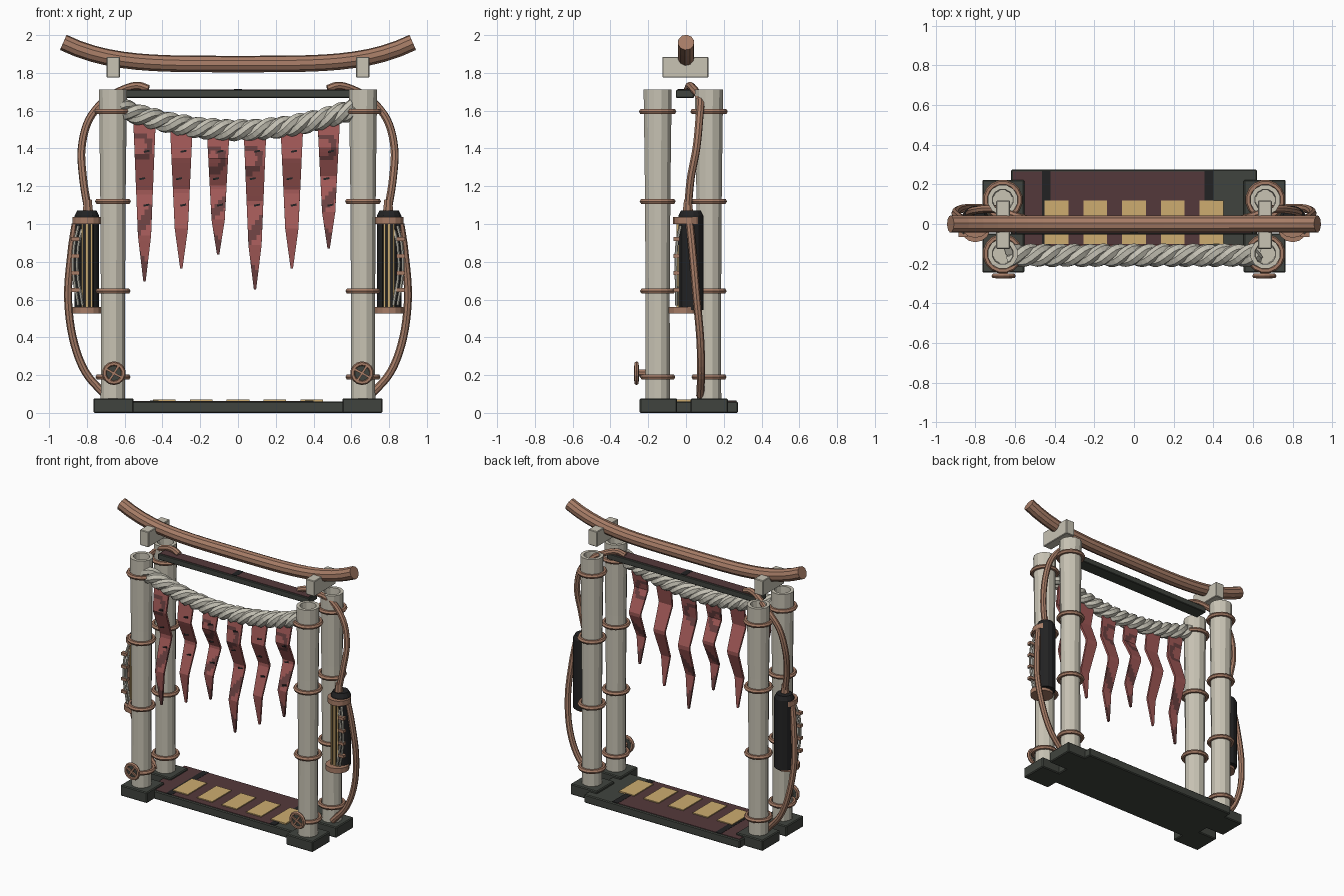
import bpy, bmesh, math
from mathutils import Vector, Matrix

if "Cube" in bpy.data.objects:
    bpy.data.objects.remove(bpy.data.objects["Cube"])

def mat(name, r, g, b):
    lin = lambda c: ((c / 255 + 0.055) / 1.055) ** 2.4 if c > 10 else c / 255 / 12.92
    m = bpy.data.materials.new(name)
    m.diffuse_color = (lin(r), lin(g), lin(b), 1)
    m.use_nodes = True
    m.node_tree.nodes["Principled BSDF"].inputs["Base Color"].default_value = m.diffuse_color
    return m

BEIGE = mat("weathered_beige", 200, 195, 180)
ROPE = mat("rope_grey", 196, 193, 180)
BROWN = mat("copper_brown", 166, 124, 102)
RED = mat("cloth_red", 160, 88, 86)
DRED = mat("cloth_dark_red", 106, 64, 64)
PLUM = mat("plum_brown", 84, 57, 59)
DARK = mat("dark_green_grey", 64, 68, 62)
BLACK = mat("black", 34, 34, 35)
TAN = mat("sand_tan", 205, 172, 112)

def finish(name, bm, *mats):
    bmesh.ops.recalc_face_normals(bm, faces=bm.faces)
    me = bpy.data.meshes.new(name)
    bm.to_mesh(me)
    bm.free()
    for m in mats:
        me.materials.append(m)
    ob = bpy.data.objects.new(name, me)
    bpy.context.collection.objects.link(ob)
    return ob

def box(name, x0, x1, y0, y1, z0, z1, m, bevel=0, roll=0):
    bm = bmesh.new()
    bmesh.ops.create_cube(bm, size=1)
    bmesh.ops.scale(bm, vec=(abs(x1 - x0), y1 - y0, z1 - z0), verts=bm.verts)
    bmesh.ops.rotate(bm, matrix=Matrix.Rotation(roll, 3, 'Y'), verts=bm.verts)
    bmesh.ops.translate(bm, vec=((x0 + x1) / 2, (y0 + y1) / 2, (z0 + z1) / 2), verts=bm.verts)
    if bevel:
        bmesh.ops.bevel(bm, geom=bm.edges[:], offset=bevel, segments=1, affect='EDGES')
    return finish(name, bm, m)

def lathe(name, profile, center, m, sides=12, axis='Z', closed=False):
    """Spin (radius, height) points around an axis through center."""
    bm = bmesh.new()
    rings = [[bm.verts.new((r * math.cos(a), r * math.sin(a), h))
              for a in [2 * math.pi * (i + .5) / sides for i in range(sides)]] for r, h in profile]
    pairs = list(zip(rings, rings[1:])) + ([(rings[-1], rings[0])] if closed else [])
    for p, q in pairs:
        for i in range(sides):
            j = (i + 1) % sides
            bm.faces.new((p[i], p[j], q[j], q[i]))
    if not closed:
        bm.faces.new(rings[0])
        bm.faces.new(rings[-1])
    if axis == 'Y':
        bmesh.ops.rotate(bm, matrix=Matrix.Rotation(math.pi / 2, 3, 'X'), verts=bm.verts)
    bmesh.ops.translate(bm, vec=center, verts=bm.verts)
    return finish(name, bm, m)

def hoop(name, R, r, center, m, axis='Z', sides=16):
    prof = [(R + r * math.cos(a), r * math.sin(a)) for a in [math.pi * k / 3 for k in range(6)]]
    return lathe(name, prof, center, m, sides, axis, True)

def tube(name, pts, r, m, sides=8):
    """Sweep a polygon along points with a non-twisting frame."""
    pts = [Vector(p) for p in pts]
    bm = bmesh.new()
    rings, n = [], None
    for i, p in enumerate(pts):
        t = (pts[min(i + 1, len(pts) - 1)] - pts[max(i - 1, 0)]).normalized()
        n = t.orthogonal() if n is None else n - t * n.dot(t)
        n.normalize()
        b = t.cross(n)
        rings.append([bm.verts.new(p + r * (n * math.cos(a) + b * math.sin(a)))
                      for a in [2 * math.pi * k / sides for k in range(sides)]])
    for p, q in zip(rings, rings[1:]):
        for i in range(sides):
            j = (i + 1) % sides
            bm.faces.new((p[i], p[j], q[j], q[i]))
    bm.faces.new(rings[0])
    bm.faces.new(rings[-1])
    return finish(name, bm, m)

def smooth(pts, n=5):
    """Catmull-Rom interpolation."""
    P = [Vector(p) for p in pts]
    P = [2 * P[0] - P[1]] + P + [2 * P[-1] - P[-2]]
    out = []
    for a, b, c, d in zip(P, P[1:], P[2:], P[3:]):
        for k in range(n):
            t = k / n
            out.append(.5 * (2 * b + (c - a) * t + (2 * a - 5 * b + 4 * c - d) * t * t
                             + (3 * b - a - 3 * c + d) * t ** 3))
    return out + [P[-2]]

# base slab with inlaid top
box("base_slab", -.62, .62, -.16, .275, 0, .06, DARK, .006)
box("base_top_panel", -.61, .40, -.15, .265, .056, .063, PLUM)
box("base_stripe_left", -.465, -.42, -.152, .267, .056, .0645, BLACK)
box("base_stripe_right", .355, .40, -.152, .267, .056, .0645, BLACK)
for i in range(5):
    x = (i - 2) * .195
    box("floor_plate", x - .06, x + .06, -.10, .118, .06, .07, TAN)

# posts, feet, binding rings
for s in (-1, 1):
    for y in (-.15, .122):
        x = s * .662
        lathe("post", [(.067, .05), (.066, .6), (.07, 1.2), (.077, 1.712), (.054, 1.712), (.050, 1.60)],
              (x, y, 0), BEIGE, 12)
        yf = y + (.003 if y < 0 else 0)
        box("post_foot", s * .553, s * .765, yf - .098, yf + .1, 0, .077, DARK, .006)
        for z, R in ((.19, .080), (.645, .080), (1.12, .082), (1.595, .086)):
            hoop("post_ring", R, .015, (x, y, z), BROWN)

    # round emblem on the front of each post
    x, z = s * .657, .21
    hoop("emblem_ring", .05, .013, (x, -.262, z), BROWN, 'Y', 14)
    lathe("emblem_disc", [(.045, -.008), (.045, .008)], (x, -.258, z), DARK, 12, 'Y')
    for a in (.5, -1.0):
        box("emblem_bar", x - .045, x + .045, -.275, -.262, z - .006, z + .006, BROWN, 0, a)
    lathe("emblem_peg", [(.02, 0), (.02, .05)], (x, -.205, z), BROWN, 8, 'Y')

    # saddle block under the beam
    box("beam_saddle", s * .625, s * .695, -.125, .118, 1.775, 1.885, BEIGE, .004)

    # side canister
    x = s * .80
    lathe("canister_body", [(.066, .545), (.066, 1.045), (.052, 1.072)], (x, .026, 0), BLACK, 14)
    for y, z in ((.008, 1.018), (-.014, .543)):
        lathe("canister_cap", [(.078, -.018), (.078, .018)], (x, y, z), BROWN, 14)
    lathe("cable_socket", [(.03, 1.06), (.022, 1.13)], (x + s * -.005, .01, 0), BROWN, 8)
    for k, w in ((-1, .009), (0, .016), (1, .009)):
        xc = x + s * k * .024
        box("canister_strip", xc - w / 2, xc + w / 2, -.05, -.025, .56, 1.0, TAN)
    box("canister_strip_backing", x - .036, x + .036, -.04, .0, .56, 1.0, BLACK)
    for off in (0, .022):
        tube("canister_guard", smooth([(s * (.845 - off), -.03, .99), (s * (.868 - off), -.05, .88),
             (s * (.872 - off), -.052, .74), (s * (.845 - off), -.05, .57)], 4), .008, ROPE, 6)
    for z in (.92, .83, .74, .65):
        box("guard_peg", s * .84, s * .885, -.066, -.035, z - .01, z + .01, BROWN)

    # cables
    tube("upper_cable", smooth([(s * .475, .01, 1.715), (s * .53, .02, 1.732), (s * .60, .04, 1.715),
         (s * .70, .075, 1.66), (s * .79, .07, 1.55), (s * .828, .055, 1.40),
         (s * .82, .025, 1.24), (s * .795, .01, 1.08)]), .021, BROWN)
    tube("lower_cable", smooth([(s * .86, .02, 1.0), (s * .882, .035, .85), (s * .9, .055, .62),
         (s * .875, .075, .40), (s * .81, .08, .22), (s * .70, .075, .09)]), .021, BROWN)

# lintel between posts
box("lintel", -.60, .60, -.053, .042, 1.668, 1.710, DARK, .004)
box("lintel_top_panel", -.59, .59, -.045, .034, 1.706, 1.713, PLUM)
box("lintel_mark", -.02, .02, -.046, .035, 1.706, 1.7145, BLACK)

# curved top beam
tube("top_beam", [(x, 0, 1.847 + .112 * (abs(x) / .92) ** 4)
                  for x in [.925 * (k / 12 - 1) for k in range(25)]], .044, BROWN, 10)

# twisted rope
def rope_z(x):
    return 1.497 + .115 * (x / .62) ** 2

for k in range(3):
    pts = []
    for i in range(73):
        x = -.63 + 1.26 * i / 72
        a = 2 * math.pi * (k / 3 - x / .225)
        pts.append((x, -.158 + .029 * math.cos(a), rope_z(x) + .029 * math.sin(a)))
    tube("rope_strand", pts, .031, ROPE, 7)

# hanging cloth strips, folded in zigzag
FOLD = ((0, 0), (.22, -.03), (.45, .045), (.72, -.03), (1, -.01))

def fold(t):
    for (a, u), (b, v) in zip(FOLD, FOLD[1:]):
        if t <= b:
            return -.15 + u + (v - u) * (t - a) / (b - a)
    return -.15

ROWS, COLS = 32, 8
for n, zb in enumerate((.695, .764, .838, .653, .764, .87)):
    cx = -.495 + .195 * n
    zt = rope_z(cx) - .01
    patched = n in (0, 2, 3, 5)
    bm = bmesh.new()
    grid = []
    for i in range(ROWS + 1):
        t = i / ROWS
        w = .12 * (1 - .42 * t / .72) if t < .72 else .0696 - .0576 * (t - .72) / .28
        grid.append([bm.verts.new((cx + w * (j / COLS - .5), fold(t), zt + (zb - zt) * t))
                     for j in range(COLS + 1)])
    for i in range(ROWS):
        for j in range(COLS):
            f = bm.faces.new((grid[i][j], grid[i][j + 1], grid[i + 1][j + 1], grid[i + 1][j]))
            c = f.calc_center_median()
            t = (i + .5) / ROWS
            d = math.hypot(c.x - cx + .03, c.z - zt + .15)
            band = .58 < t + (c.x - cx) * 1.5 < .68 or t - (c.x - cx) * 2 > .86
            f.material_index = int(patched and (.04 < d < .075 or band))
    ob = finish("cloth_strip", bm, RED, DRED)
    sol = ob.modifiers.new("thickness", 'SOLIDIFY')
    sol.thickness = .014
    sol.offset = 0
    # black stitch marks
    for q, z in enumerate((1.385, 1.24, 1.10)):
        t = (zt - z) / (zt - zb)
        y, dx = fold(t), (.012, -.012, .01)[q]
        box("stitch_mark", cx + dx - .016, cx + dx + .016, y - .012, y - .004, z - .005, z + .005,
            BLACK, 0, -.2)
